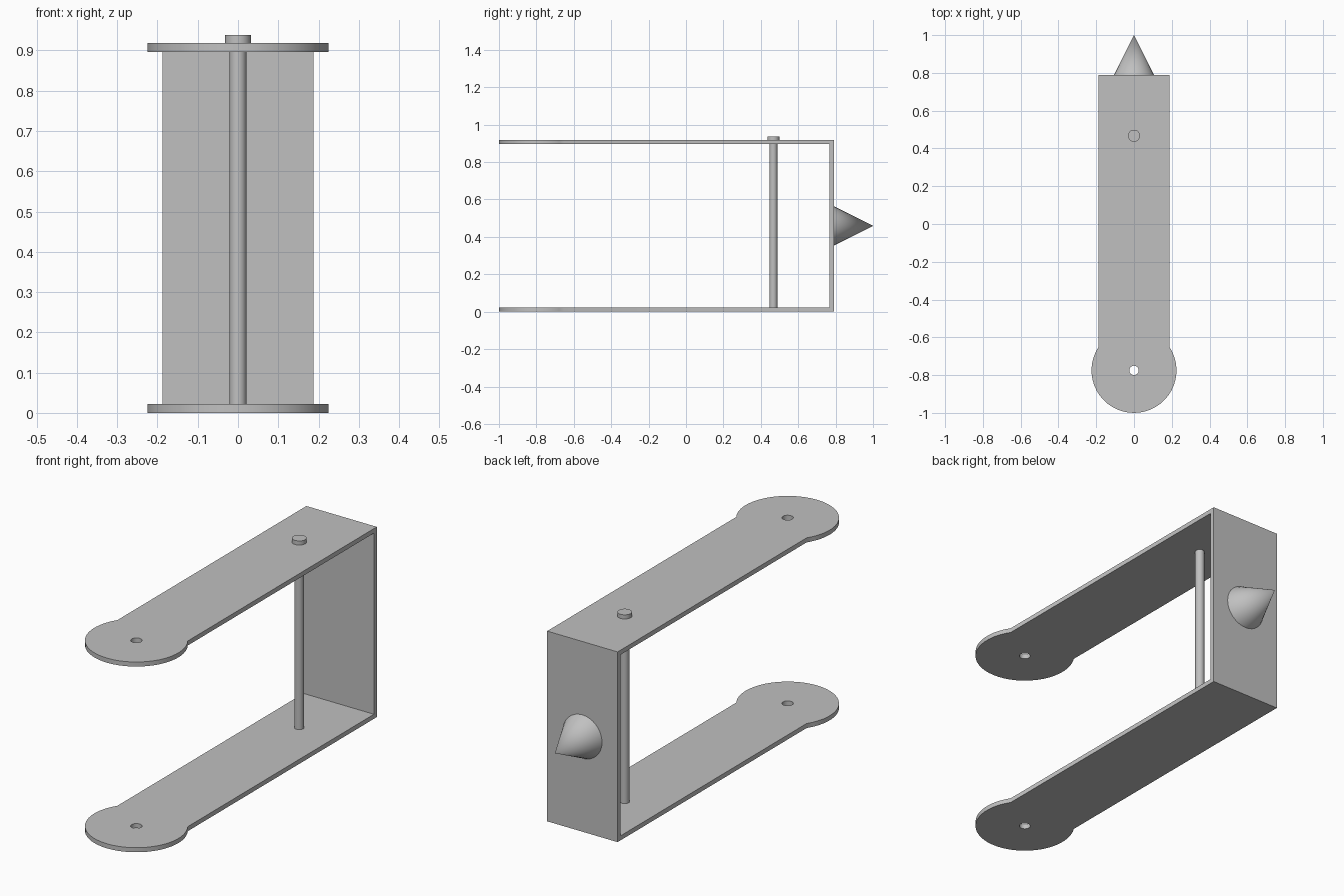
import bpy, bmesh, math
from mathutils import Matrix

cube = bpy.data.objects.get("Cube")
if cube:
    bpy.data.objects.remove(cube, do_unlink=True)

GREY = (0.53, 0.53, 0.53, 1.0)
HEIGHT, THICK = 0.918, 0.022      # bracket height and sheet thickness
HALF_W, BACK = 0.188, 0.79        # half width and rear face
EYE_Y, EYE_R, HOLE_R = -0.775, 0.225, 0.025
PIN_Y = 0.467

metal = bpy.data.materials.new("grey_metal")
metal.use_nodes = True
metal.diffuse_color = GREY
metal.node_tree.nodes["Principled BSDF"].inputs["Base Color"].default_value = GREY


def add_object(name, bm):
    bmesh.ops.recalc_face_normals(bm, faces=bm.faces)
    mesh = bpy.data.meshes.new(name)
    bm.to_mesh(mesh)
    bm.free()
    mesh.materials.append(metal)
    obj = bpy.data.objects.new(name, mesh)
    bpy.context.collection.objects.link(obj)
    return obj


def smooth(obj):
    bpy.ops.object.select_all(action='DESELECT')
    obj.select_set(True)
    bpy.context.view_layer.objects.active = obj
    bpy.ops.object.shade_smooth_by_angle(angle=math.radians(30))


def arc(radius, start, end, steps):
    return [(radius * math.cos(start + (end - start) * i / steps),
             EYE_Y + radius * math.sin(start + (end - start) * i / steps))
            for i in range(steps + 1)]


def arm(name, z):
    # Straight strap ending in a round eye with a hole
    meet = math.acos(HALF_W / EYE_R)
    outline = [(HALF_W, BACK), (-HALF_W, BACK)]
    outline += arc(EYE_R, math.pi - meet, 2 * math.pi + meet, 32)
    hole = arc(HOLE_R, 0, 2 * math.pi, 24)[:-1]
    bm = bmesh.new()
    edges = []
    for loop in (outline, hole):
        verts = [bm.verts.new((x, y, z)) for x, y in loop]
        edges += [bm.edges.new((v, verts[i - 1])) for i, v in enumerate(verts)]
    bmesh.ops.triangle_fill(bm, edges=edges, use_beauty=True)
    solid = bmesh.ops.extrude_face_region(bm, geom=bm.faces[:])["geom"]
    bmesh.ops.translate(bm, vec=(0, 0, THICK),
                        verts=[v for v in solid if isinstance(v, bmesh.types.BMVert)])
    smooth(add_object(name, bm))


def round_part(name, r1, r2, depth, matrix, segments=32):
    bm = bmesh.new()
    bmesh.ops.create_cone(bm, cap_ends=True, segments=segments, radius1=r1,
                          radius2=r2, depth=depth, matrix=matrix)
    bmesh.ops.remove_doubles(bm, verts=bm.verts, dist=0.0001)
    smooth(add_object(name, bm))


# Two arms of the fork
arm("lower_arm", 0)
arm("upper_arm", HEIGHT - THICK)

# Rear plate joining the arms
bm = bmesh.new()
size = (2 * HALF_W, THICK, HEIGHT - 2 * THICK)
bmesh.ops.create_cube(bm, size=1, matrix=Matrix.Translation((0, BACK - THICK / 2, HEIGHT / 2))
                      @ Matrix.Diagonal((*size, 1)))
add_object("rear_plate", bm)

# Upright pin and its head
round_part("pin", 0.021, 0.021, HEIGHT - THICK,
           Matrix.Translation((0, PIN_Y, HEIGHT / 2)))
round_part("pin_head", 0.032, 0.032, 0.02,
           Matrix.Translation((0, PIN_Y, HEIGHT + 0.01)))

# Rear spike
round_part("rear_spike", 0.105, 0, 1 - BACK,
           Matrix.Translation((0, (1 + BACK) / 2, HEIGHT / 2))
           @ Matrix.Rotation(-math.pi / 2, 4, 'X'))
